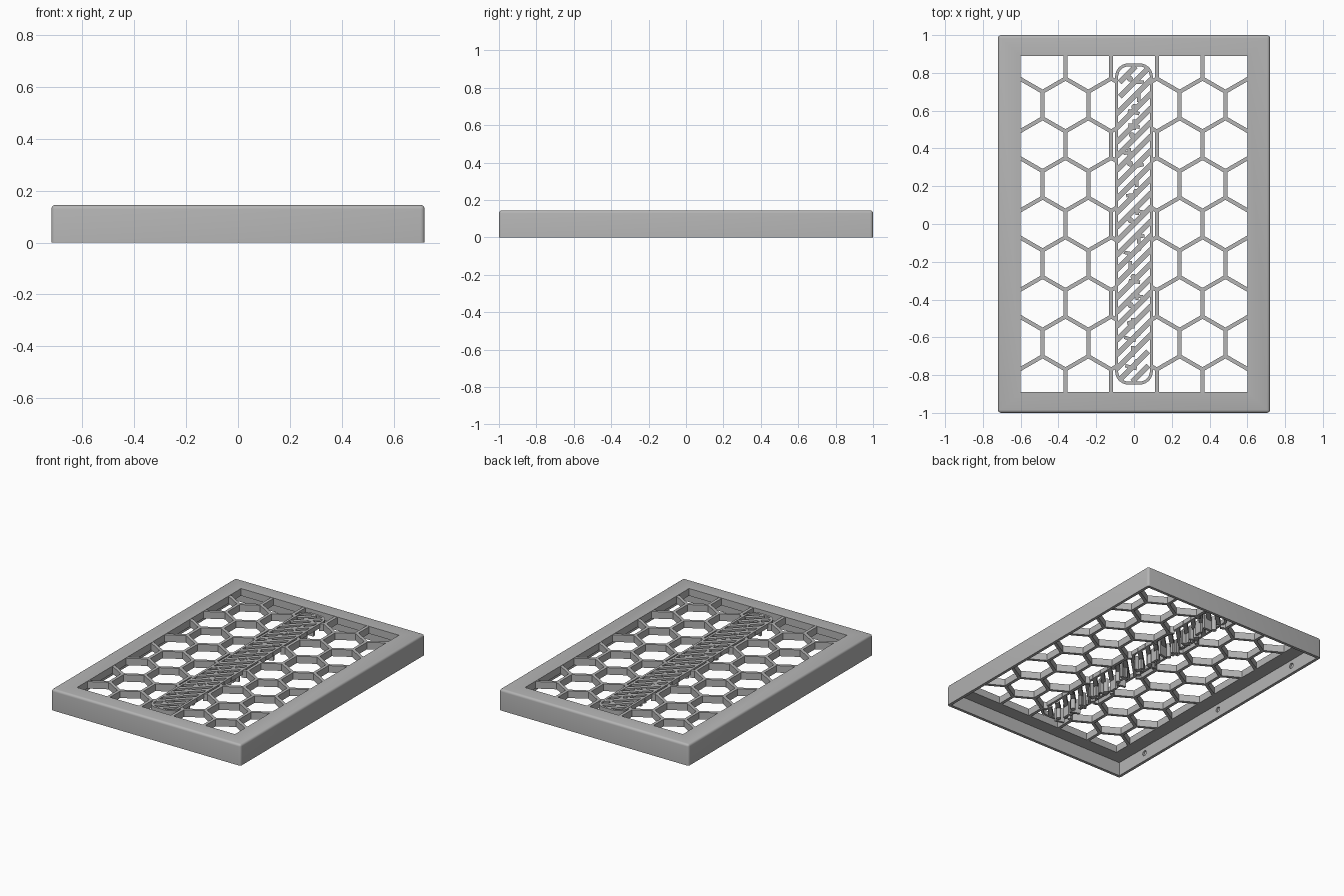
import bpy, bmesh, math, random
from mathutils import Vector, Matrix

cube = bpy.data.objects.get("Cube")
if cube:
    bpy.data.objects.remove(cube, do_unlink=True)

grey = bpy.data.materials.new("plain_grey")
grey.use_nodes = True
grey.diffuse_color = (0.46, 0.46, 0.46, 1)
grey.node_tree.nodes["Principled BSDF"].inputs["Base Color"].default_value = (0.46, 0.46, 0.46, 1)

W, L, TOP = 0.72, 1.0, 0.145        # half width, half length, height
OPEN_X, OPEN_Y = 0.60, 0.89         # half size of the opening
PLATE = 0.095                       # underside of the top plate
WALL = 0.02


def box(bm, center, size, angle=0.0):
    mat = Matrix.Translation(center) @ Matrix.Rotation(angle, 4, 'Z') @ Matrix.Diagonal((*size, 1))
    return bmesh.ops.create_cube(bm, size=1, matrix=mat)["verts"]


def bar(bm, a, b, width, z0, z1):
    """Upright rectangular bar along the plan segment a-b."""
    a, b = Vector(a), Vector(b)
    d, m = b - a, (a + b) / 2
    box(bm, (m.x, m.y, (z0 + z1) / 2), (d.length, width, z1 - z0), math.atan2(d.y, d.x))


def finish(name, bm):
    bmesh.ops.recalc_face_normals(bm, faces=bm.faces)
    me = bpy.data.meshes.new(name)
    bm.to_mesh(me)
    bm.free()
    ob = bpy.data.objects.new(name, me)
    bpy.context.collection.objects.link(ob)
    me.materials.append(grey)
    return ob


def cut(ob, cutter):
    cutter.hide_render = True
    mod = ob.modifiers.new("cut", 'BOOLEAN')
    mod.operation, mod.solver, mod.object = 'DIFFERENCE', 'EXACT', cutter
    bpy.context.view_layer.update()
    ev = ob.evaluated_get(bpy.context.evaluated_depsgraph_get())
    me = bpy.data.meshes.new_from_object(ev)
    ob.modifiers.clear()
    ob.data = me
    bpy.data.objects.remove(cutter, do_unlink=True)


# Frame: hollow tray with rounded top and corner edges
bm = bmesh.new()
box(bm, (0, 0, TOP / 2), (2 * W, 2 * L, TOP))
edges = [e for e in bm.edges if max(v.co.z for v in e.verts) > 0.1]
bmesh.ops.bevel(bm, geom=edges, offset=0.016, segments=4, profile=0.5, affect='EDGES')
frame = finish("frame", bm)

bm = bmesh.new()
box(bm, (0, 0, (PLATE - 0.1) / 2), (2 * (W - WALL), 2 * (L - WALL), PLATE + 0.1))
cut(frame, finish("cavity_cutter", bm))
bm = bmesh.new()
box(bm, (0, 0, TOP), (2 * OPEN_X, 2 * OPEN_Y, 0.3))
cut(frame, finish("opening_cutter", bm))

# Blind round pockets on the inside of the long walls
bm = bmesh.new()
for side in (-1, 1):
    for y in (-0.73, 0, 0.73):
        mat = Matrix.Translation((side * (W - WALL), y, 0.055)) @ Matrix.Rotation(math.pi / 2, 4, 'Y')
        bmesh.ops.create_cone(bm, cap_ends=True, segments=20, radius1=0.018,
                              radius2=0.018, depth=0.024, matrix=mat)
cut(frame, finish("pocket_cutter", bm))

# Honeycomb grille, left clear along the central strip
bm = bmesh.new()
HALF, ROW = 0.121, 0.21
RISE = HALF / math.sqrt(3)
BAR = 0.021
GAP = 0.09
for row in range(-5, 6):
    y = row * ROW
    half_bar = ROW / 2 - RISE / 2
    for k in range(-5, 6):
        x = k * HALF
        if (k + row) % 2 == 0:
            continue
        # upright side of the cell
        lo, hi = max(y - half_bar, -OPEN_Y - 0.02), min(y + half_bar, OPEN_Y + 0.02)
        if k and abs(k) < 5 and hi > lo:
            bar(bm, (x, lo), (x, hi), BAR, PLATE, TOP - 0.002)
        # two slanted sides leaving its upper end
        if abs(y + half_bar) > OPEN_Y:
            continue
        for s in (-1, 1):
            a = Vector((x, y + half_bar))
            b = Vector((x + s * HALF, y + half_bar + RISE))
            if max(abs(a.x), abs(b.x)) > OPEN_X + 0.02:
                continue
            if abs(a.x) < GAP:
                a = a.lerp(b, GAP / HALF)
            elif abs(b.x) < GAP:
                b = b.lerp(a, GAP / HALF)
            bar(bm, a, b, BAR, PLATE, TOP - 0.002)
finish("honeycomb_grille", bm)

# Rounded rim of the central strip
SX, SY, RIM, Z0 = 0.10, 0.85, 0.016, 0.115


def outline(inset):
    r = 0.07 - inset
    pts = []
    for i, (sx, sy) in enumerate(((1, 1), (-1, 1), (-1, -1), (1, -1))):
        for j in range(9):
            t = (i + j / 8) * math.pi / 2
            pts.append((sx * (SX - 0.07) + r * math.cos(t), sy * (SY - 0.07) + r * math.sin(t)))
    return pts


bm = bmesh.new()
rings = [[bm.verts.new((x, y, z)) for x, y in outline(i)]
         for i, z in ((0, Z0), (0, TOP), (RIM, TOP), (RIM, Z0))]
count = len(rings[0])
for r in range(4):
    a, b = rings[r], rings[(r + 1) % 4]
    for i in range(count):
        j = (i + 1) % count
        bm.faces.new((a[i], a[j], b[j], b[i]))
finish("strip_rim", bm)

# Diagonal slats inside the rim
bm = bmesh.new()
PITCH, REACH = 0.075, SX - RIM / 2
for i in range(-12, 13):
    c = i * PITCH
    x0 = max(-REACH, -SY + RIM - c)
    x1 = min(REACH, SY - RIM - c)
    if abs(c) > 0.72:                # stay inside the rounded ends
        x0, x1 = max(x0, -0.075), min(x1, 0.075)
    if x1 - x0 > 0.02:
        bar(bm, (x0, c + x0), (x1, c + x1), 0.028, Z0, TOP - 0.001)
finish("diagonal_slats", bm)

# Irregular ribs and posts hanging below the slats
random.seed(4)
bm = bmesh.new()
LOW = 0.045
for i in range(-10, 11):
    y = i * PITCH
    x = random.uniform(-0.03, 0.03)
    if i % 3:
        bar(bm, (x - 0.03, y), (x + 0.03, y + random.uniform(-0.02, 0.02)), 0.018, LOW, TOP - 0.002)
    if i % 2:
        bar(bm, (x, y - 0.028), (x, y + 0.028), 0.018, LOW, TOP - 0.003)
    else:
        mat = Matrix.Translation((-x, y + 0.02, (LOW + TOP - 0.004) / 2))
        bmesh.ops.create_cone(bm, cap_ends=True, segments=12, radius1=0.016, radius2=0.016,
                              depth=TOP - 0.004 - LOW, matrix=mat)
finish("hanging_ribs", bm)

# Smooth rounded edges, keep sharp ones
bpy.ops.object.select_all(action='DESELECT')
for name in ("frame", "strip_rim", "hanging_ribs"):
    ob = bpy.data.objects[name]
    ob.select_set(True)
    bpy.context.view_layer.objects.active = ob
bpy.ops.object.shade_smooth_by_angle(angle=math.radians(35))
